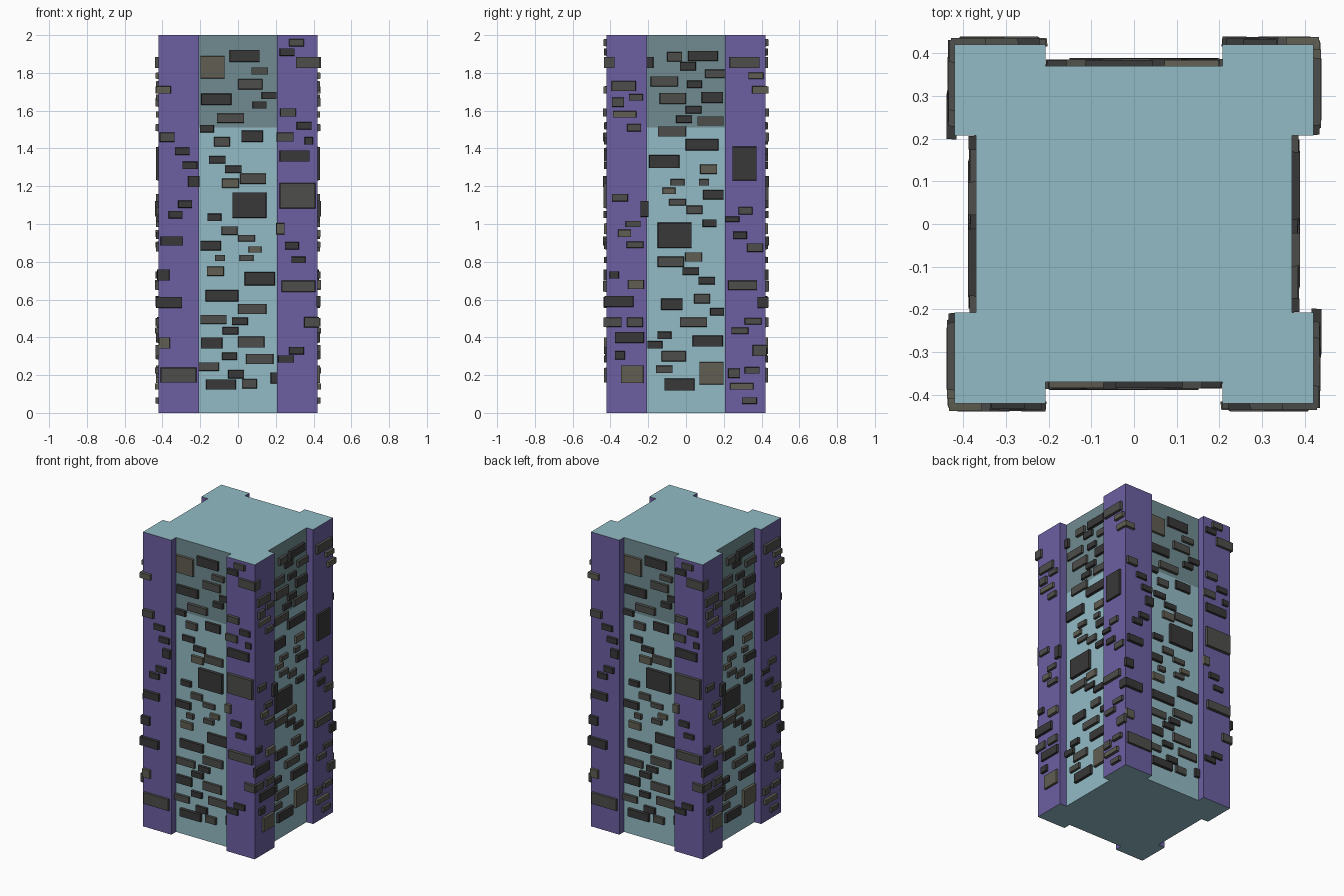
import bpy, bmesh, random
from math import pi
from mathutils import Matrix

random.seed(4)
OUT, IN, EDGE = 0.42, 0.37, 0.207      # pillar face, recess face, pillar edge
BAND, TOP = 1.51, 2.0


def material(name, rgb):
    m = bpy.data.materials.new(name)
    m.diffuse_color = (*rgb, 1)
    return m


teal = material("pale_teal", (0.29, 0.50, 0.56))
grey_teal = material("grey_teal", (0.16, 0.26, 0.28))
purple = material("purple", (0.15, 0.115, 0.36))
shades = [material("dark_panel", (0.04, 0.04, 0.04)),
          material("mid_panel", (0.075, 0.075, 0.07)),
          material("khaki_panel", (0.115, 0.11, 0.085))]


def finish(name, bm, mats):
    bmesh.ops.recalc_face_normals(bm, faces=bm.faces)
    me = bpy.data.meshes.new(name)
    bm.to_mesh(me)
    bm.free()
    for m in mats:
        me.materials.append(m)
    ob = bpy.data.objects.new(name, me)
    bpy.context.collection.objects.link(ob)


# Tower body: square with recessed sides, extruded in two stages
bm = bmesh.new()
quarter = [(OUT, OUT), (EDGE, OUT), (EDGE, IN), (-EDGE, IN), (-EDGE, OUT)]
outline = []
for q in range(4):
    for x, y in quarter:
        for _ in range(q):
            x, y = -y, x
        outline.append((x, y))
rings = [[bm.verts.new((x, y, z)) for x, y in outline] for z in (0, BAND, TOP)]
bm.faces.new(rings[0])
bm.faces.new(rings[2])
n = len(outline)
for level in (0, 1):
    for i in range(n):
        j = (i + 1) % n
        f = bm.faces.new((rings[level][i], rings[level][j],
                          rings[level + 1][j], rings[level + 1][i]))
        recess = i % 5 == 2
        f.material_index = (level if recess else 2)
finish("tower_body", bm, [teal, grey_teal, purple])


# Raised plates on one side and its opposite; rows are (across, height, width, tall)
def panels(name, rows, tones, face, turn):
    bm = bmesh.new()
    for (u, z, w, h), tone in zip(rows, tones):
        t = random.uniform(0.013, 0.019)
        before = set(bm.faces)
        place = Matrix.Translation((u, -face - t / 2 + 0.002, z)) @ Matrix.Diagonal((w, t + 0.004, h, 1))
        verts = bmesh.ops.create_cube(bm, size=1, matrix=place)["verts"]
        for v in verts:                 # slight taper on the outer face
            if v.co.y < -face - t / 2:
                v.co.x += 0.002 if v.co.x < u else -0.002
                v.co.z += 0.002 if v.co.z < z else -0.002
        for f in set(bm.faces) - before:
            f.material_index = "dmk".index(tone)
    for label, extra in (("", 0), ("_opposite", pi)):
        copy = bm.copy()
        bmesh.ops.rotate(copy, verts=copy.verts, matrix=Matrix.Rotation(turn + extra, 3, 'Z'))
        finish(name + label, copy, shades)
    bm.free()


upper = [(-.135, 1.83, .13, .12), (.035, 1.89, .16, .065), (.115, 1.81, .09, .04),
         (.065, 1.74, .13, .055), (.165, 1.68, .08, .04), (-.115, 1.66, .16, .06),
         (.115, 1.63, .075, .04), (-.04, 1.56, .145, .05), (-.165, 1.505, .075, .04),
         (.075, 1.465, .115, .06), (-.085, 1.435, .085, .05), (-.11, 1.34, .09, .04),
         (-.025, 1.29, .09, .04), (.08, 1.24, .14, .055), (-.04, 1.215, .09, .05),
         (.06, 1.10, .18, .135), (-.125, 1.035, .075, .04)]
lower = [(-.045, .965, .085, .045), (.045, .925, .09, .035), (-.145, .885, .11, .05),
         (.09, .865, .07, .035), (-.095, .82, .055, .035), (.045, .82, .075, .035),
         (-.12, .75, .09, .05), (.115, .71, .16, .07), (-.085, .62, .175, .06),
         (.075, .55, .15, .055), (-.13, .495, .14, .05), (.01, .485, .085, .04),
         (-.04, .435, .085, .04), (-.14, .37, .115, .06), (.07, .375, .14, .06),
         (-.045, .3, .08, .04), (.115, .285, .145, .055), (-.155, .245, .11, .045),
         (-.01, .205, .085, .045), (.19, .185, .035, .06), (-.09, .15, .16, .055),
         (.06, .155, .08, .05)]

# Recess plates: the right side repeats the front turned upside down
for part, rows, tones in (("upper", upper, "kdmmdddmddmddmkdd"),
                          ("lower", lower, "mmdkmmkddmmdddmdmmdddm")):
    panels("front_recess_panels_" + part, rows, tones, IN, 0)
    flipped = [(-u, 2.04 - z, w, h) for u, z, w, h in rows]
    panels("side_recess_panels_" + part, flipped, tones, IN, pi / 2)

# Pillar plates; those reaching past the corner meet the neighbouring side's
panels("front_left_pillar_panels", [
    (-.395, 1.71, .08, .04), (-.375, 1.46, .08, .05), (-.295, 1.385, .08, .04),
    (-.255, 1.31, .08, .04), (-.235, 1.225, .06, .06), (-.28, 1.105, .075, .04),
    (-.33, 1.05, .075, .04), (-.35, .91, .12, .05), (-.395, .73, .065, .06),
    (-.365, .585, .14, .06), (-.39, .37, .06, .06), (-.315, .2, .19, .08)],
    "kmddddddddkm", OUT, 0)
panels("front_right_pillar_panels", [
    (.31, 1.96, .08, .04), (.26, 1.91, .08, .04), (.368, 1.855, .125, .06),
    (.265, 1.59, .085, .045), (.35, 1.52, .08, .04), (.25, 1.46, .09, .05),
    (.375, 1.44, .045, .04), (.3, 1.36, .16, .06), (.315, 1.15, .19, .135),
    (.225, .975, .045, .06), (.285, .885, .075, .04), (.32, .81, .075, .035),
    (.32, .67, .18, .06), (.39, .48, .08, .055), (.31, .33, .08, .04),
    (.255, .285, .085, .04)],
    "mdmmdmddmkddmmdd", OUT, 0)
panels("side_left_pillar_panels", [
    (-.405, 1.855, .055, .06), (-.33, 1.73, .13, .055), (-.36, 1.645, .065, .05),
    (-.265, 1.67, .075, .035), (-.325, 1.58, .125, .035), (-.275, 1.51, .075, .04),
    (-.35, 1.14, .085, .04), (-.22, 1.08, .045, .085), (-.28, 1.0, .08, .035),
    (-.325, .95, .07, .04), (-.27, .89, .09, .035), (-.38, .73, .05, .04),
    (-.265, .68, .085, .05), (-.355, .59, .155, .06), (-.385, .48, .09, .05),
    (-.27, .48, .085, .05), (-.3, .4, .155, .06), (-.35, .305, .055, .045),
    (-.285, .205, .12, .095)],
    "mmmmkmmdmkmdkdmmddk", OUT, pi / 2)
panels("side_right_pillar_panels", [
    (.31, 1.855, .16, .06), (.37, 1.785, .08, .035), (.39, 1.71, .08, .04),
    (.31, 1.32, .13, .18), (.315, 1.07, .075, .04), (.245, 1.025, .075, .03),
    (.285, .94, .075, .04), (.365, .875, .085, .045), (.3, .675, .155, .05),
    (.405, .585, .055, .06), (.355, .485, .09, .035), (.285, .435, .09, .035),
    (.39, .33, .075, .06), (.35, .225, .08, .035), (.255, .21, .065, .05),
    (.295, .14, .125, .035), (.335, .065, .08, .035)],
    "mkkdmddmmdmmmmmkm", OUT, pi / 2)
